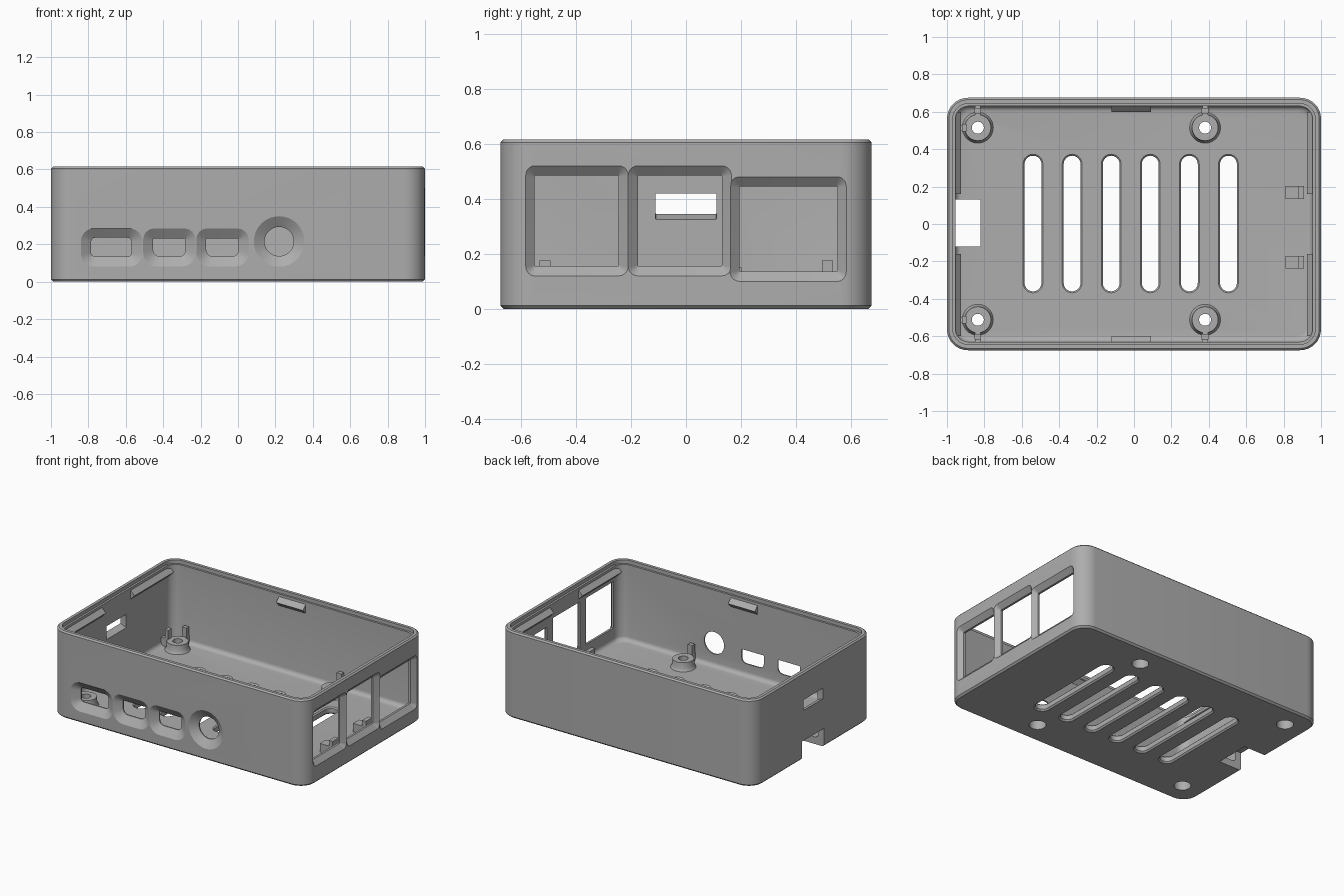
import bpy, bmesh, math

cube = bpy.data.objects.get("Cube")
if cube:
    bpy.data.objects.remove(cube, do_unlink=True)

grey = bpy.data.materials.new("plain grey")
grey.use_nodes = True
COLOUR = (0.42, 0.42, 0.42, 1)
grey.diffuse_color = COLOUR
grey.node_tree.nodes["Principled BSDF"].inputs["Base Color"].default_value = COLOUR

HX, HY, H, FLOOR = 1.0, 0.675, 0.615, 0.05


def outline(u0, u1, v0, v1, top, bottom=None, n=8):
    """Rectangle with rounded corners; n = 1 gives straight cut corners."""
    bottom = top if bottom is None else bottom
    pts = []
    for k, (u, v, su, sv) in enumerate(((u1, v1, -1, -1), (u0, v1, 1, -1),
                                        (u0, v0, 1, 1), (u1, v0, -1, 1))):
        r = top if sv < 0 else bottom
        for i in range(n + 1):
            a = math.pi / 2 * (k + i / n)
            pts.append((u + su * r + r * math.cos(a), v + sv * r + r * math.sin(a)))
    return pts


def circle(u, v, r, n=40):
    return [(u + r * math.cos(2 * math.pi * i / n), v + r * math.sin(2 * math.pi * i / n))
            for i in range(n)]


def loft(name, axis, rings):
    """Closed solid through (depth, outline) rings stacked along an axis."""
    place = {"x": lambda u, v, d: (d, u, v),
             "y": lambda u, v, d: (u, d, v),
             "z": lambda u, v, d: (u, v, d)}[axis]
    bm = bmesh.new()
    loops = [[bm.verts.new(place(u, v, d)) for u, v in pts] for d, pts in rings]
    for a, b in zip(loops, loops[1:]):
        for i in range(len(a)):
            j = (i + 1) % len(a)
            bm.faces.new((a[i], a[j], b[j], b[i]))
    bm.faces.new(loops[0])
    bm.faces.new(loops[-1])
    bmesh.ops.recalc_face_normals(bm, faces=bm.faces)
    mesh = bpy.data.meshes.new(name)
    bm.to_mesh(mesh)
    bm.free()
    mesh.materials.append(grey)
    ob = bpy.data.objects.new(name, mesh)
    bpy.context.collection.objects.link(ob)
    return ob


def box(name, x0, x1, y0, y1, z0, z1):
    rect = [(x0, y0), (x1, y0), (x1, y1), (x0, y1)]
    return loft(name, "z", [(z0, rect), (z1, rect)])


def cut(ob, cutters):
    for c in cutters:
        c.hide_render = True
        m = ob.modifiers.new("cut", "BOOLEAN")
        m.operation, m.solver, m.object = "DIFFERENCE", "EXACT", c
        bpy.context.view_layer.objects.active = ob
        bpy.ops.object.modifier_apply(modifier=m.name)
        bpy.data.objects.remove(c, do_unlink=True)


def smooth(ob):
    bpy.ops.object.select_all(action="DESELECT")
    ob.select_set(True)
    bpy.context.view_layer.objects.active = ob
    bpy.ops.object.shade_smooth_by_angle(angle=math.radians(25))


def inset(d, r):
    return outline(-HX + d, HX - d, -HY + d, HY - d, r)


# Case shell with softened outer edges
shell = loft("case_shell", "z", [(0, inset(0.012, 0.10)), (0.012, inset(0, 0.112)),
                                 (H - 0.01, inset(0, 0.112)), (H, inset(0.01, 0.102))])

# Cavity with a filleted floor and a stepped rim
cavity = [(FLOOR + 0.03 * (1 - math.cos(a)), inset(0.045 + 0.03 * (1 - math.sin(a)), 0.07))
          for a in (i * math.pi / 10 for i in range(6))]
cavity += [(H - 0.025, inset(0.045, 0.07)), (H - 0.025, inset(0.031, 0.084)),
           (H + 0.1, inset(0.031, 0.084))]
cutters = [loft("cavity", "z", cavity)]

# Floor vents, flared on both sides
for i in range(6):
    x = -0.54 + i * 0.209

    def vent(w):
        return outline(x - w, x + w, -0.315 - w, 0.32 + w, w * 0.999)
    cutters.append(loft("vent", "z", [(-0.05, vent(0.055)), (0, vent(0.055)), (0.01, vent(0.045)),
                                      (FLOOR - 0.008, vent(0.045)), (FLOOR, vent(0.053)),
                                      (FLOOR + 0.05, vent(0.053))]))


def port(axis, face, outer, inner, depth):
    """Flared opening cut inwards from a wall face."""
    s = math.copysign(1, face)
    return loft("port", axis, [(face + s * 0.06, outer), (face, outer),
                               (face - s * depth, inner), (face - s * 0.13, inner)])


# Front ports
cutters.append(port("y", -HY, outline(-0.84, -0.512, 0.08, 0.285, 0.07),
                    outline(-0.785, -0.57, 0.135, 0.235, 0.02), 0.036))
for x in (-0.367, -0.083):
    cutters.append(port("y", -HY, outline(x - 0.14, x + 0.14, 0.08, 0.285, 0.06, 0.075, 4),
                        outline(x - 0.087, x + 0.087, 0.135, 0.23, 0.004, 0.035, 4), 0.036))
cutters.append(port("y", -HY, circle(0.22, 0.215, 0.135), circle(0.22, 0.215, 0.078), 0.036))

# Side windows
for y0, y1, z0, z1 in ((-0.55, -0.245, 0.155, 0.485), (-0.175, 0.13, 0.155, 0.485),
                       (0.195, 0.55, 0.135, 0.445)):
    e = 0.035
    cutters.append(port("x", HX, outline(y0 - e, y1 + e, z0 - e, z1 + e, 0.035),
                        outline(y0, y1, z0, z1, 0.004), 0.03))

# Narrow slot and floor notch on the other end
cutters.append(port("x", -HX, outline(-0.11, 0.11, 0.345, 0.42, 0.002),
                    outline(-0.11, 0.11, 0.325, 0.42, 0.002), 0.045))
cutters.append(box("notch", -1.1, -0.82, -0.12, 0.13, -0.1, 0.13))

# Screw holes with counterbores
MOUNTS = [(x, y) for x in (-0.835, 0.38) for y in (-0.512, 0.515)]
for x, y in MOUNTS:
    cutters.append(loft("screw_hole", "z", [(-0.05, circle(x, y, 0.055)),
                                            (0.07, circle(x, y, 0.055)),
                                            (0.07, circle(x, y, 0.032)),
                                            (0.3, circle(x, y, 0.032))]))
cut(shell, cutters)
smooth(shell)

# Board standoffs with locating posts
for n, (x, y) in enumerate(MOUNTS, 1):
    rings = [(FLOOR - 0.004, circle(x, y, 0.085)), (FLOOR + 0.008, circle(x, y, 0.078)),
             (FLOOR + 0.02, circle(x, y, 0.073)), (0.11, circle(x, y, 0.07))]
    standoff = loft(f"standoff_{n}", "z", rings)
    bore = [(0, circle(x, y, 0.055)), (0.07, circle(x, y, 0.055)),
            (0.07, circle(x, y, 0.032)), (0.2, circle(x, y, 0.032))]
    cut(standoff, [loft("bore", "z", bore)])
    smooth(standoff)
    s = math.copysign(1, y)
    ya, yb = sorted((y + s * 0.075, y + s * 0.105))
    box(f"post_{n}", x - 0.018, x + 0.018, ya, yb, FLOOR - 0.004, 0.175)
    ya, yb = sorted((y + s * 0.06, s * 0.632))
    box(f"post_rib_{n}", x - 0.015, x + 0.015, ya, yb, FLOOR - 0.004, 0.11)
    if x < 0:
        box(f"end_post_{n}", x - 0.085, x - 0.06, y - 0.02, y + 0.02, FLOOR - 0.004, 0.175)
        box(f"end_rib_{n}", -0.957, x - 0.06, y - 0.015, y + 0.015, FLOOR - 0.004, 0.11)

# Stepped board stops by the windows
for n, y in enumerate((0.168, -0.205), 1):
    box(f"board_stop_{n}", 0.81, 0.88, y - 0.034, y + 0.034, FLOOR - 0.004, 0.11)
    box(f"board_stop_back_{n}", 0.88, 0.91, y - 0.034, y + 0.034, FLOOR - 0.004, 0.15)

# Wedge shaped lid catches inside the rim
for s, side in ((1, "left"), (-1, "right")):
    wedge = [(s * 0.958, 0.505), (s * 0.925, 0.54), (s * 0.958, 0.575)]
    for y0, y1, end in ((0.16, 0.60, "back"), (-0.60, -0.16, "front")):
        loft(f"{side}_{end}_catch", "y", [(y0, wedge), (y1, wedge)])
for s, end in ((1, "back"), (-1, "front")):
    wedge = [(s * 0.633, 0.505), (s * 0.6, 0.54), (s * 0.633, 0.575)]
    loft(f"{end}_catch", "x", [(-0.12, wedge), (0.09, wedge)])
